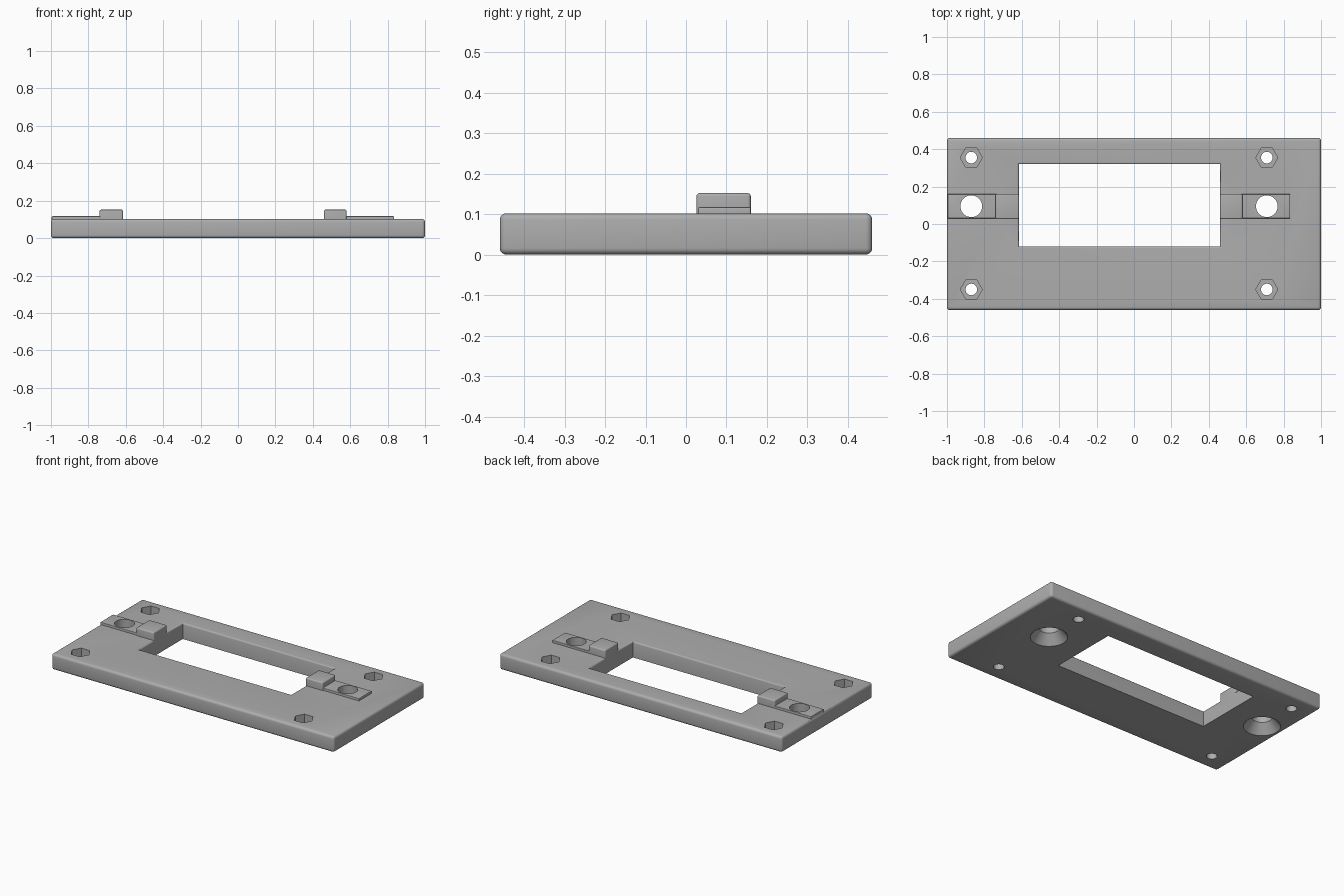
import bpy, bmesh
from math import pi
from mathutils import Matrix, Vector

cube = bpy.data.objects.get("Cube")
if cube:
    bpy.data.objects.remove(cube, do_unlink=True)

grey = bpy.data.materials.new("light_grey")
grey.use_nodes = True
COLOUR = (0.42, 0.42, 0.42, 1)
grey.diffuse_color = COLOUR
grey.node_tree.nodes["Principled BSDF"].inputs["Base Color"].default_value = COLOUR


def make(name, bm):
    mesh = bpy.data.meshes.new(name)
    bmesh.ops.recalc_face_normals(bm, faces=bm.faces)
    bm.to_mesh(mesh)
    bm.free()
    mesh.materials.append(grey)
    ob = bpy.data.objects.new(name, mesh)
    bpy.context.collection.objects.link(ob)
    return ob


def box(name, lo, hi, radius=0.0, pick=lambda e: True):
    lo, hi = Vector(lo), Vector(hi)
    size = hi - lo
    bm = bmesh.new()
    bmesh.ops.create_cube(bm, size=1, matrix=Matrix.Translation((lo + hi) / 2) @ Matrix.Diagonal((*size, 1)))
    if radius:
        bmesh.ops.bevel(bm, geom=[e for e in bm.edges if pick(e)], offset=radius,
                        segments=4, profile=0.5, affect='EDGES', clamp_overlap=True)
    return make(name, bm)


def prism(name, x, y, z0, z1, r0, r1, sides=32):
    bm = bmesh.new()
    bmesh.ops.create_cone(bm, cap_ends=True, segments=sides, radius1=r0, radius2=r1, depth=z1 - z0,
                          matrix=Matrix.Translation((x, y, (z0 + z1) / 2)) @ Matrix.Rotation(pi / 2, 4, 'Z'))
    return make(name, bm)


def apply_boolean(ob, other, operation='DIFFERENCE'):
    mod = ob.modifiers.new("cut", 'BOOLEAN')
    mod.object, mod.operation, mod.solver = other, operation, 'EXACT'
    bpy.context.view_layer.objects.active = ob
    bpy.ops.object.modifier_apply(modifier=mod.name)
    bpy.data.objects.remove(other, do_unlink=True)


# Rounded plate with an off-centre window
plate = box("base_plate", (-1, -0.46, 0), (1, 0.46, 0.102), 0.016)
WX0, WX1, WY0, WY1 = -0.615, 0.46, -0.12, 0.32
apply_boolean(plate, box("window_cutter", (WX0, WY0, -0.1), (WX1, WY1, 0.2)))

# Soften the upper rim of the window
bm = bmesh.new()
bm.from_mesh(plate.data)
bmesh.ops.dissolve_limit(bm, angle_limit=0.01, verts=bm.verts, edges=bm.edges)
rim = [e for e in bm.edges if all(v.co.z > 0.1 and WX0 - 0.001 < v.co.x < WX1 + 0.001
                                  and WY0 - 0.001 < v.co.y < WY1 + 0.001 for v in e.verts)
       and e.calc_face_angle(0) > 1]
bmesh.ops.bevel(bm, geom=rim, offset=0.01, segments=3, profile=0.5, affect='EDGES')
bm.to_mesh(plate.data)
bm.free()

# Stepped mounting tabs: low strip outside, raised block beside the window
TAB_Y = (0.03, 0.16)
for side, strip_x, block_x in (("right", (-0.996, -0.70), (-0.74, WX0)),
                               ("left", (0.54, 0.835), (WX1, 0.58))):
    strip = box(side + "_strip", (strip_x[0], TAB_Y[0], 0.06), (strip_x[1], TAB_Y[1], 0.117), 0.004)
    block = box(side + "_block", (block_x[0], TAB_Y[0] - 0.004, 0.06), (block_x[1], TAB_Y[1], 0.152), 0.008,
                lambda e: max(v.co.z for v in e.verts) > 0.1)
    apply_boolean(plate, strip, 'UNION')
    apply_boolean(plate, block, 'UNION')

# Bolt holes with hexagonal nut pockets, and countersunk screw holes
for x in (-0.87, 0.71):
    for y in (-0.35, 0.355):
        apply_boolean(plate, prism("bolt_cutter", x, y, -0.1, 0.2, 0.031, 0.031))
        apply_boolean(plate, prism("nut_cutter", x, y, 0.05, 0.2, 0.059, 0.059, 6))
    apply_boolean(plate, prism("screw_cutter", x, 0.095, -0.1, 0.2, 0.058, 0.058))
    apply_boolean(plate, prism("countersink_cutter", x, 0.095, -0.01, 0.06, 0.115, 0.057))

# Smooth rounded edges, crisp hole rims
bpy.ops.object.select_all(action='DESELECT')
plate.select_set(True)
bpy.context.view_layer.objects.active = plate
bpy.ops.object.shade_smooth_by_angle(angle=0.6)
